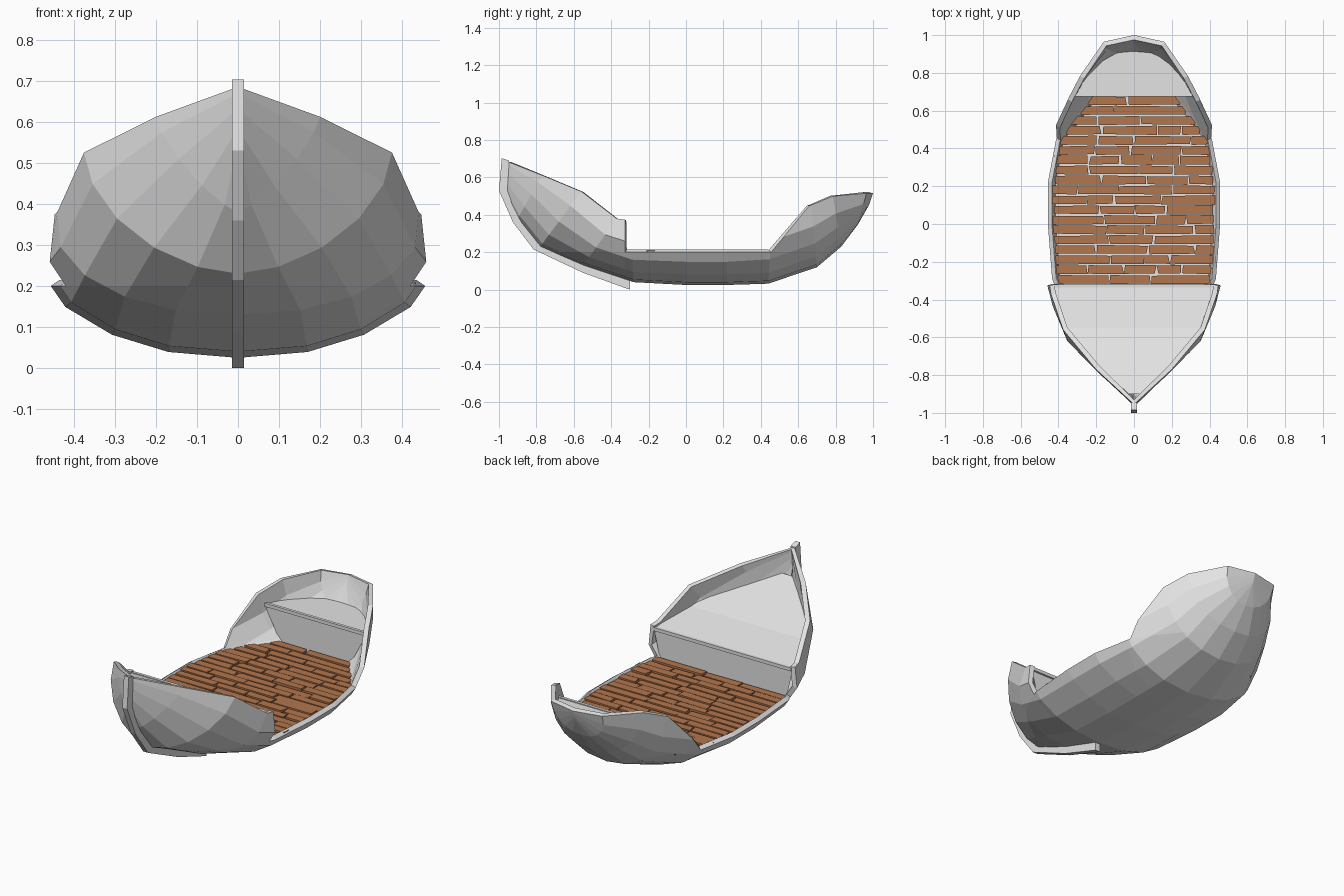
import bpy, bmesh, math, random
from mathutils import Vector
from mathutils.bvhtree import BVHTree

if "Cube" in bpy.data.objects:
    bpy.data.objects.remove(bpy.data.objects["Cube"])

random.seed(4)


def material(name, rgb):
    m = bpy.data.materials.new(name)
    m.diffuse_color = (*rgb, 1)
    m.use_nodes = True
    m.node_tree.nodes["Principled BSDF"].inputs["Base Color"].default_value = m.diffuse_color
    return m


GREY = material("light grey", (0.77, 0.77, 0.77))
BROWN = material("plank brown", (0.45, 0.18, 0.075))


def finish(bm, name, mat):
    me = bpy.data.meshes.new(name)
    bm.to_mesh(me)
    bm.free()
    ob = bpy.data.objects.new(name, me)
    me.materials.append(mat)
    bpy.context.collection.objects.link(ob)
    return ob


def box(bm, x0, x1, y0, y1, z0, z1, jitter=0.0):
    def j():
        return random.uniform(-jitter, jitter)
    base = [(x0 + j(), y0 + j() / 2), (x1 + j(), y0 + j() / 2),
            (x1 + j(), y1 + j() / 2), (x0 + j(), y1 + j() / 2)]
    lo = [bm.verts.new((x, y, z0)) for x, y in base]
    hi = [bm.verts.new((x, y, z1)) for x, y in base]
    bm.faces.new(lo[::-1])
    bm.faces.new(hi)
    for i in range(4):
        k = (i + 1) % 4
        bm.faces.new((lo[i], lo[k], hi[k], hi[i]))


# Hull stations: keel y, keel z, sheer y, sheer half width, sheer z, fullness, side bulge
STATIONS = [
    (-.975, .53, -.955, 0, .685, 1.0, 0),
    (-.90, .38, -.77, .20, .612, 1.3, 0),
    (-.78, .23, -.56, .375, .525, 1.75, 0),
    (-.55, .13, -.37, .44, .38, 2.2, .03),
    (-.28, .04, -.30, .45, .37, 2.35, .09),
    (0, .025, 0, .465, .36, 2.3, .095),
    (.22, .025, .22, .465, .36, 2.3, .095),
    (.44, .032, .46, .435, .39, 2.35, .08),
    (.70, .12, .67, .345, .452, 2.2, .02),
    (.83, .23, .785, .285, .50, 2.2, 0),
    (.92, .35, .965, .16, .515, 2.2, 0),
    (.98, .455, 1.0, 0, .515, 1.0, 0),
]
SEG = 5
bm = bmesh.new()
rows = []
for yk, zk, ys, xs, zs, n, bulge in STATIONS:
    row = []
    for i in range(-SEG, SEG + 1):
        t = abs(i) / SEG * math.pi / 2
        fx = math.sin(t) ** (2 / n)
        fz = 1 - max(math.cos(t), 0) ** (2 / n)
        x = xs * fx * (1 + bulge * math.sin(math.pi * fz))
        row.append(bm.verts.new((math.copysign(x, i), yk + (ys - yk) * fz, zk + (zs - zk) * fz)))
    rows.append(row)
for a, b in zip(rows, rows[1:]):
    for i in range(2 * SEG):
        bm.faces.new((a[i], a[i + 1], b[i + 1], b[i]))
bmesh.ops.remove_doubles(bm, verts=bm.verts, dist=1e-4)
bmesh.ops.recalc_face_normals(bm, faces=bm.faces)
low = min(bm.faces, key=lambda f: f.calc_center_median().z)
if low.normal.z > 0:
    bmesh.ops.reverse_faces(bm, faces=bm.faces)
tree = BVHTree.FromBMesh(bm)


def half_width(y, z, inset=0.015):
    hit = tree.ray_cast(Vector((0.0005, y, z)), Vector((1, 0, 0)))[0]
    return max((hit.x if hit else 0.03) - inset, 0.005)


# Low open waist cut out of the hull sides
SLOPE = 1.22
for co, no in (((0, 0, .2), (0, 0, 1)), ((0, -.325, 0), (0, 1, 0)), ((0, .455, .2), (0, -SLOPE, 1))):
    bmesh.ops.bisect_plane(bm, geom=bm.verts[:] + bm.edges[:] + bm.faces[:], dist=1e-5, plane_co=co, plane_no=no)
gone = []
for f in bm.faces:
    c = f.calc_center_median()
    if c.z > .2 and -.325 < c.y < .72 and c.z > .2 + (c.y - .455) * SLOPE:
        gone.append(f)
bmesh.ops.delete(bm, geom=gone, context='FACES')
hull = finish(bm, "hull", GREY)
mod = hull.modifiers.new("thickness", 'SOLIDIFY')
mod.thickness = 0.026
mod.offset = -1


# Decks and floor: strips following the inside of the hull
def deck(name, profile):
    bm = bmesh.new()
    pairs = []
    for y, z in profile:
        w = half_width(y, z)
        pairs.append((bm.verts.new((-w, y, z)), bm.verts.new((w, y, z))))
    for a, b in zip(pairs, pairs[1:]):
        bm.faces.new((a[0], a[1], b[1], b[0]))
    bmesh.ops.recalc_face_normals(bm, faces=bm.faces)
    if sum(f.normal.z for f in bm.faces) < 0:
        bmesh.ops.reverse_faces(bm, faces=bm.faces)
    return finish(bm, name, GREY)


deck("floor", [(-.34 + .103 * i, .186) for i in range(11)])
deck("bow_deck", [(-.33, .18), (-.33, .36), (-.45, .39), (-.55, .415), (-.72, .48), (-.9, .55)])
deck("stern_seat", [(.685, .18), (.685, .39), (.78, .39), (.85, .39), (.915, .39)])

# Thin lips along the deck edges
for name, y, z in (("bow_deck_lip", -.327, .36), ("stern_seat_lip", .684, .39)):
    bm = bmesh.new()
    w = half_width(y, z - .01, .02)
    box(bm, -w, w, y - .008, y + .008, z - .014, z + .005)
    finish(bm, name, GREY)

# Stem and keel strip
OUTER = [(-.985, .703), (-1.0, .53), (-.925, .36), (-.815, .215), (-.55, .09), (-.30, .0)]
INNER = [(-.945, .69), (-.955, .53), (-.885, .39), (-.77, .245), (-.54, .14), (-.30, .05)]
bm = bmesh.new()
rings = []
for (yo, zo), (yi, zi) in zip(OUTER, INNER):
    rings.append([bm.verts.new(p) for p in ((-.015, yo, zo), (.015, yo, zo), (.015, yi, zi), (-.015, yi, zi))])
for a, b in zip(rings, rings[1:]):
    for i in range(4):
        k = (i + 1) % 4
        bm.faces.new((a[i], a[k], b[k], b[i]))
bm.faces.new(rings[0][::-1])
bm.faces.new(rings[-1])
bmesh.ops.recalc_face_normals(bm, faces=bm.faces)
finish(bm, "stem_and_keel", GREY)

# Floor planks in staggered rows, lying over the low rim
ROWS = 19
pitch = 1.0 / ROWS
bm = bmesh.new()
for r in range(ROWS):
    y0 = -.32 + r * pitch
    w = min(half_width(y0 + pitch / 2, .195, 0.008), .435)
    left = -w + random.uniform(-.003, .015)
    right = w - random.uniform(-.003, .015)
    x = left
    while x < right - .01:
        end = x + random.uniform(.13, .31)
        if right - end < .09:
            end = right
        top = .206 + random.uniform(-.003, .004)
        box(bm, x + .004, end - .004, y0 + .004, y0 + pitch - .004, .192, top, .006)
        x = end
finish(bm, "floor_planks", BROWN)
